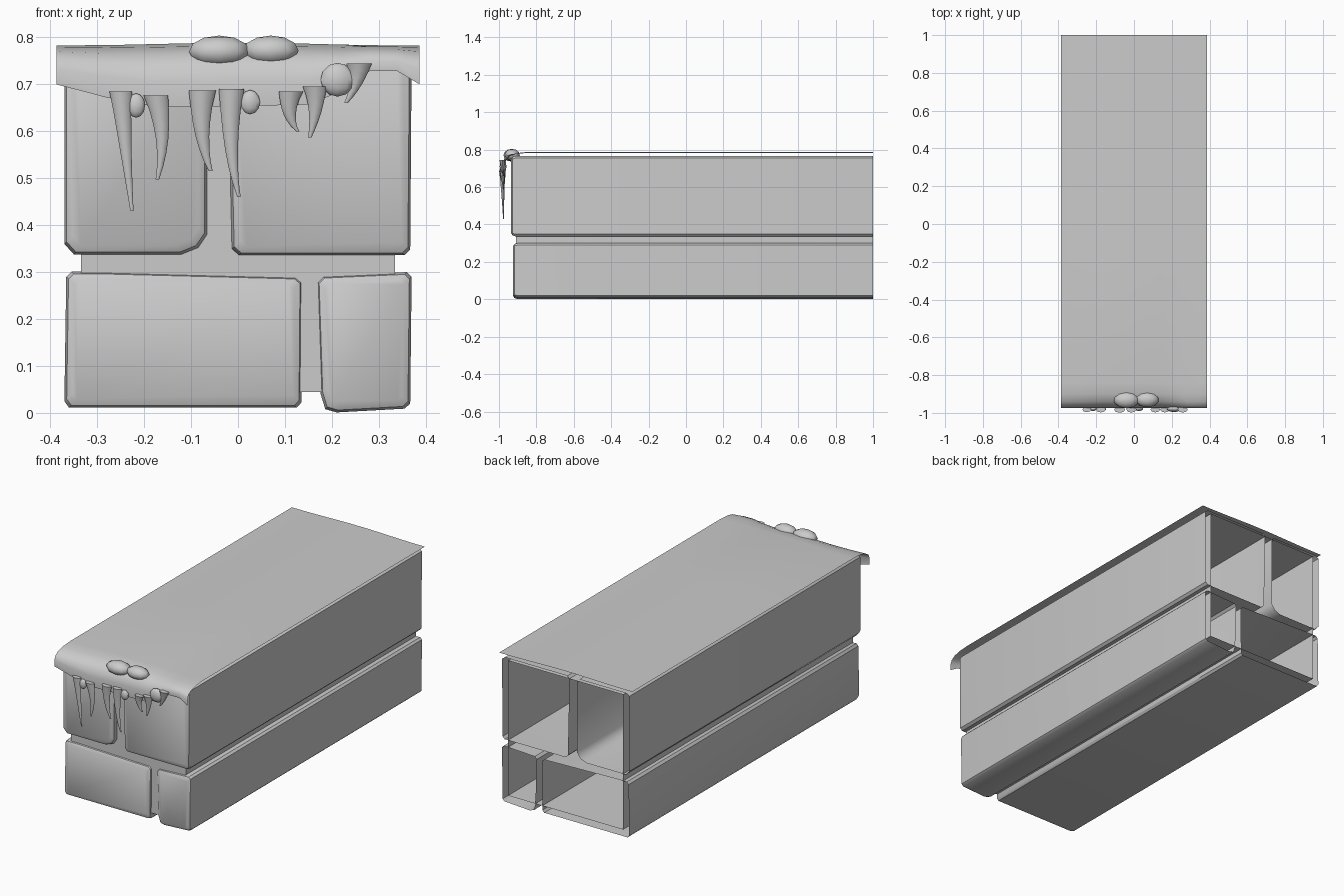
import bpy, bmesh, math
from mathutils import Vector

cube = bpy.data.objects.get("Cube")
if cube:
    bpy.data.objects.remove(cube, do_unlink=True)

stone = bpy.data.materials.new("plain_grey")
stone.use_nodes = True
GREY = (0.6, 0.6, 0.6, 1)
stone.diffuse_color = GREY
stone.node_tree.nodes["Principled BSDF"].inputs["Base Color"].default_value = GREY


def finish(name, bm, angle=35):
    """Turn a bmesh into a named, softly shaded object."""
    bmesh.ops.recalc_face_normals(bm, faces=bm.faces)
    mesh = bpy.data.meshes.new(name)
    bm.to_mesh(mesh)
    bm.free()
    mesh.materials.append(stone)
    ob = bpy.data.objects.new(name, mesh)
    bpy.context.collection.objects.link(ob)
    bpy.ops.object.select_all(action='DESELECT')
    bpy.context.view_layer.objects.active = ob
    ob.select_set(True)
    bpy.ops.object.shade_smooth_by_angle(angle=math.radians(angle))
    return ob


def skin(bm, rings, closed=True):
    """Bridge successive rings of points with quads."""
    rows = [[bm.verts.new(p) for p in ring] for ring in rings]
    n = len(rows[0])
    for a, b in zip(rows, rows[1:]):
        for i in range(n if closed else n - 1):
            j = (i + 1) % n
            bm.faces.new((a[i], a[j], b[j], b[i]))
    return rows


def brick(name, outline, front):
    """Long hollow block, open at the back, with a softened front rim."""
    xs, zs = [p[0] for p in outline], [p[1] for p in outline]
    cx, cz = (min(xs) + max(xs)) / 2, (min(zs) + max(zs)) / 2
    hx, hz = max(xs) - cx, max(zs) - cz

    def ring(y, d):
        return [(cx + (x - cx) * (1 - d / hx), y, cz + (z - cz) * (1 - d / hz))
                for x, z in outline]
    bm = bmesh.new()
    rows = skin(bm, [ring(1, 0), ring(front + 0.025, 0),
                     ring(front + 0.008, 0.005), ring(front, 0.018)])
    bm.faces.new(rows[-1])
    finish(name, bm, 40)


# Four bricks with chipped corners
brick("upper_right_brick", [(-0.37, 0.36), (-0.35, 0.338), (-0.12, 0.338), (-0.085, 0.352),
                            (-0.066, 0.38), (-0.066, 0.755), (-0.08, 0.767),
                            (-0.355, 0.767), (-0.37, 0.755)], -0.935)
brick("upper_left_brick", [(-0.013, 0.35), (0.002, 0.336), (0.355, 0.336), (0.367, 0.348),
                           (0.37, 0.755), (0.355, 0.767), (-0.01, 0.767),
                           (-0.022, 0.755)], -0.935)
brick("lower_right_brick", [(-0.37, 0.025), (-0.36, 0.011), (0.125, 0.011), (0.135, 0.022),
                            (0.137, 0.28), (0.125, 0.29), (-0.29, 0.301),
                            (-0.355, 0.301), (-0.366, 0.29)], -0.925)
brick("lower_left_brick", [(0.176, 0.04), (0.186, 0.008), (0.21, 0.001), (0.355, 0.009),
                           (0.367, 0.02), (0.37, 0.29), (0.36, 0.3),
                           (0.18, 0.292), (0.168, 0.28)], -0.925)

# Mortar core, open at the back
bm = bmesh.new()
corners = [(-0.335, 0.045), (0.335, 0.045), (0.335, 0.755), (-0.335, 0.755)]
rows = skin(bm, [[(x, y, z) for x, z in corners] for y in (1, -0.91)])
bm.faces.new(rows[-1])
finish("mortar", bm)

# Thin snow sheet with a drooping, uneven front lip
lip = [(-0.387, 0.70), (-0.28, 0.672), (-0.17, 0.651), (-0.05, 0.653), (0.06, 0.655),
       (0.15, 0.657), (0.22, 0.685), (0.28, 0.728), (0.34, 0.728), (0.387, 0.70)]
drop = [(1, 0), (-0.2, 0), (-0.84, 0), (-0.9, 0.05), (-0.94, 0.16), (-0.963, 0.34),
        (-0.974, 0.6), (-0.972, 1)]
bm = bmesh.new()
skin(bm, [[(x, y, 0.786 - (0.786 - low) * t + 0.003 * math.cos(9 * x) * (1 - t))
           for x, low in lip] for y, t in drop], closed=False)
sheet = finish("snow_sheet", bm, 60)
if sum(p.normal.z * p.area for p in sheet.data.polygons) < 0:
    sheet.data.flip_normals()


def icicle(name, top, mid, tip, radius, sides=8):
    """Curved tapering spike hanging from the lip."""
    a, b, c = Vector(top), Vector(mid), Vector(tip)
    rings = []
    for k in range(7):
        t = k / 6
        p = a * (1 - t) ** 2 + b * (2 * t * (1 - t)) + c * t * t
        r = radius * (1 - 0.86 * t ** 0.8)
        rings.append([(p.x + r * math.cos(s * math.tau / sides),
                       -0.982 + 0.006 * t + 0.6 * r * math.sin(s * math.tau / sides),
                       p.y) for s in range(sides)])
    bm = bmesh.new()
    rows = skin(bm, rings)
    bm.faces.new(rows[0])
    bm.faces.new(rows[-1])
    finish(name, bm, 50)


spikes = [((-0.25, 0.685), (-0.24, 0.56), (-0.226, 0.43), 0.024),
          ((-0.175, 0.676), (-0.15, 0.58), (-0.172, 0.497), 0.026),
          ((-0.076, 0.687), (-0.085, 0.58), (-0.058, 0.515), 0.029),
          ((-0.014, 0.69), (-0.022, 0.55), (0.002, 0.46), 0.027),
          ((0.113, 0.685), (0.1, 0.63), (0.127, 0.6), 0.026),
          ((0.164, 0.695), (0.17, 0.64), (0.153, 0.587), 0.026),
          ((0.258, 0.744), (0.258, 0.70), (0.23, 0.66), 0.027)]
for i, (top, mid, tip, r) in enumerate(spikes, 1):
    icicle(f"icicle_{i}", top, mid, tip, r)


def lump(name, centre, half):
    """Chunky rounded snow lump."""
    bm = bmesh.new()
    bmesh.ops.create_uvsphere(bm, u_segments=10, v_segments=6, radius=1)
    for v in bm.verts:
        v.co = Vector(centre) + Vector([h * c for h, c in zip(half, v.co)])
    finish(name, bm, 50)


# Lumps on the lip and beside the icicles
lump("top_lump_right", (-0.04, -0.932, 0.77), (0.068, 0.044, 0.034))
lump("top_lump_left", (0.07, -0.93, 0.772), (0.062, 0.04, 0.032))
lump("side_lump", (0.212, -0.978, 0.71), (0.038, 0.018, 0.036))
lump("small_lump_right", (-0.217, -0.978, 0.655), (0.02, 0.012, 0.026))
lump("small_lump_left", (0.026, -0.978, 0.662), (0.022, 0.012, 0.026))
